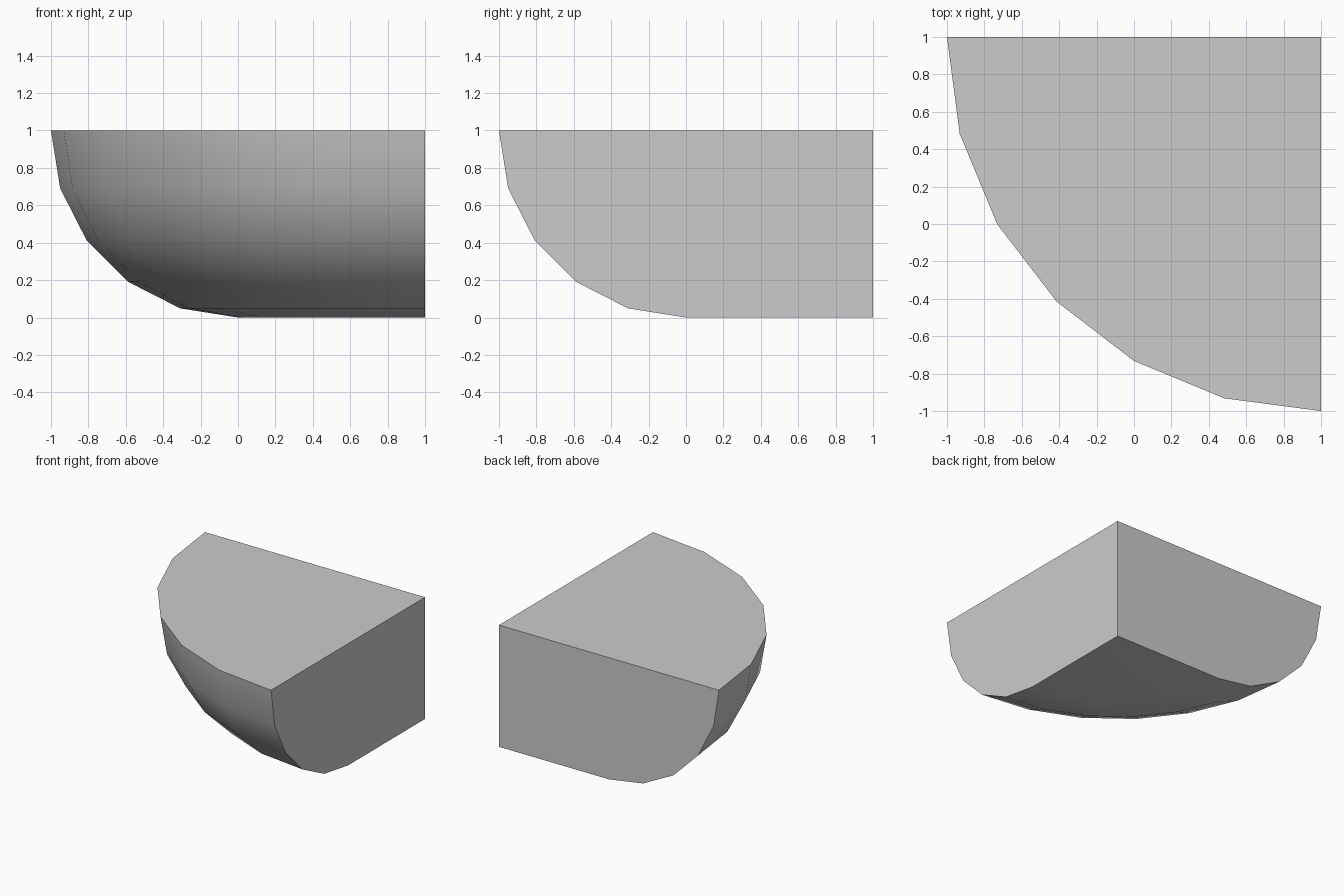
import bpy, bmesh, math

if "Cube" in bpy.data.objects:
    bpy.data.objects.remove(bpy.data.objects["Cube"])

bm = bmesh.new()

# half profile: flat underside, rounded shoulder, flat top; axis at the (1, 1) corner
profile = [(0, 0)]
for i in range(6):
    a = math.radians(18 * i)
    profile.append((1 + math.sin(a), 1 - math.cos(a)))
profile.append((0, 1))

# end wall on the back side, swept a quarter turn in six steps
verts = [bm.verts.new((1 - r, 1, z)) for r, z in profile]
edges = [bm.edges.new((verts[i], verts[i + 1])) for i in range(len(verts) - 1)]
spin = bmesh.ops.spin(bm, geom=verts + edges, cent=(1, 1, 0), axis=(0, 0, 1),
                      angle=math.radians(90), steps=6, use_duplicate=False)
end = [g for g in spin["geom_last"] if isinstance(g, bmesh.types.BMVert)]

# flat side walls
bm.faces.new(verts)
end.sort(key=lambda v: math.atan2(v.co.z - 0.5, v.co.y - 0.3))
bm.faces.new(end)

bmesh.ops.remove_doubles(bm, verts=bm.verts, dist=0.0005)
bmesh.ops.recalc_face_normals(bm, faces=bm.faces)

mesh = bpy.data.meshes.new("rounded_quarter_bowl")
bm.to_mesh(mesh)
bm.free()
obj = bpy.data.objects.new("rounded_quarter_bowl", mesh)
bpy.context.collection.objects.link(obj)

# smooth curved skin with crisp rims
bpy.context.view_layer.objects.active = obj
obj.select_set(True)
bpy.ops.object.shade_smooth_by_angle(angle=math.radians(30))
